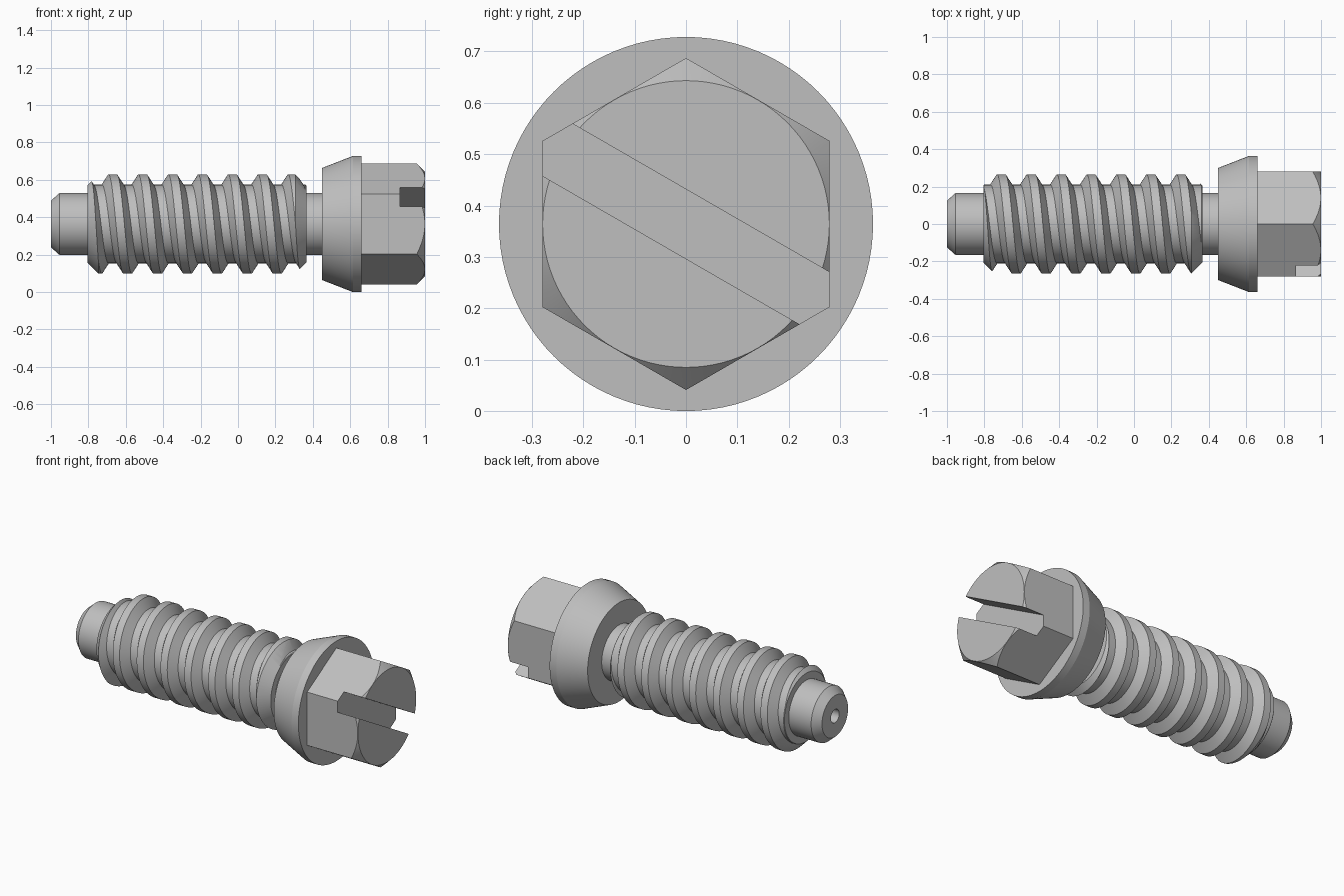
import bpy, bmesh, math
from mathutils import Matrix, Vector

if "Cube" in bpy.data.objects:
    bpy.data.objects.remove(bpy.data.objects["Cube"], do_unlink=True)

AXIS_Z = 0.364
SEGMENTS = 96

# One plain grey metal
metal = bpy.data.materials.new("grey metal")
metal.use_nodes = True
metal.diffuse_color = (0.52, 0.52, 0.52, 1)
metal.node_tree.nodes["Principled BSDF"].inputs["Base Color"].default_value = metal.diffuse_color


def make_object(name, bm):
    """Turn a bmesh built around the x axis into an object at axis height."""
    bmesh.ops.recalc_face_normals(bm, faces=bm.faces[:])
    mesh = bpy.data.meshes.new(name)
    bm.to_mesh(mesh)
    bm.free()
    mesh.materials.append(metal)
    obj = bpy.data.objects.new(name, mesh)
    obj.location.z = AXIS_Z
    bpy.context.collection.objects.link(obj)
    return obj


def lathe(name, profile, steps=SEGMENTS):
    """Revolve (x, radius) points about the x axis."""
    bm = bmesh.new()
    verts = [bm.verts.new((x, 0, r)) for x, r in profile]
    edges = [bm.edges.new(pair) for pair in zip(verts, verts[1:])]
    bmesh.ops.spin(bm, geom=verts + edges, cent=(0, 0, 0), axis=(1, 0, 0),
                   angle=math.tau, steps=steps)
    bmesh.ops.remove_doubles(bm, verts=bm.verts[:], dist=1e-5)
    return make_object(name, bm)


def activate(obj):
    bpy.ops.object.select_all(action='DESELECT')
    obj.select_set(True)
    bpy.context.view_layer.objects.active = obj


def cut(obj, cutter, operation):
    """Apply a boolean and discard the cutter."""
    mod = obj.modifiers.new("cut", 'BOOLEAN')
    mod.operation = operation
    mod.solver = 'EXACT'
    mod.object = cutter
    cutter.hide_render = True
    activate(obj)
    bpy.ops.object.modifier_apply(modifier=mod.name)
    bpy.data.objects.remove(cutter, do_unlink=True)


def helical_rod(name, start, pitch, turns, section):
    """Solid rod with a right-handed thread; section is one pitch of (x, radius)."""
    bm = bmesh.new()
    n = len(section)
    columns = []
    for j in range(SEGMENTS):
        a = math.tau * j / SEGMENTS
        columns.append([
            bm.verts.new((start + pitch * (t + j / SEGMENTS) + dx,
                          -r * math.sin(a), r * math.cos(a)))
            for t in range(turns) for dx, r in section])
    # The last column joins the first one a full pitch further along
    columns.append(columns[0][n:])
    for left, right in zip(columns, columns[1:]):
        for i in range(min(len(left), len(right)) - 1):
            bm.faces.new((left[i], left[i + 1], right[i + 1], right[i]))
    # Close both ends with fans
    rim = [e for e in bm.edges if e.is_boundary]
    middle = start + pitch * turns / 2
    ends = [bm.verts.new((start - pitch, 0, 0)),
            bm.verts.new((start + pitch * (turns + 2), 0, 0))]
    for e in rim:
        far = (e.verts[0].co.x + e.verts[1].co.x) / 2 > middle
        bm.faces.new((*e.verts, ends[int(far)]))
    return make_object(name, bm)


# Body: drilled tip, shank and tapered flange
body = lathe("shank_and_flange", [
    (-0.90, 0), (-0.90, 0.04), (-1, 0.04), (-1, 0.125), (-0.955, 0.165),
    (0.45, 0.165), (0.45, 0.30), (0.615, 0.364), (0.66, 0.364), (0.66, 0)])

# Thread, trimmed to length with chamfered ends
thread = helical_rod("thread", -1.15, 0.16, 12, [
    (-0.0225, 0.265), (0.0225, 0.265), (0.0575, 0.21), (0.1025, 0.21)])
barrel = lathe("thread_trim", [
    (-0.805, 0), (-0.805, 0.207), (-0.725, 0.287),
    (0.285, 0.287), (0.365, 0.207), (0.365, 0)])
cut(thread, barrel, 'INTERSECT')

# Hexagonal head with corners up and down
bm = bmesh.new()
bmesh.ops.create_cone(bm, cap_ends=True, segments=6, radius1=0.323, radius2=0.323, depth=0.45)
turn = Matrix.Rotation(math.pi / 2, 4, 'Y')
bmesh.ops.transform(bm, verts=bm.verts[:], matrix=turn)
corner = max(bm.verts, key=lambda v: v.co.z).co
spin = math.atan2(corner.y, corner.z)
bmesh.ops.transform(bm, verts=bm.verts[:],
                    matrix=Matrix.Translation((0.845, 0, 0)) @ Matrix.Rotation(spin, 4, 'X'))
head = make_object("hex_head", bm)

# Round chamfer on the head's outer end
chamfer = lathe("head_trim", [(0.5, 0), (0.5, 0.4), (0.879, 0.4), (1, 0.279), (1, 0)])
cut(head, chamfer, 'INTERSECT')

# Driver slot from corner to corner
bm = bmesh.new()
bmesh.ops.create_cube(bm, size=1)
bmesh.ops.scale(bm, verts=bm.verts[:], vec=(0.27, 1, 0.117))
bmesh.ops.transform(bm, verts=bm.verts[:],
                    matrix=Matrix.Rotation(-math.pi / 6, 4, 'X') @ Matrix.Translation((1, 0, 0)))
cut(head, make_object("slot_cutter", bm), 'DIFFERENCE')

# Smooth round surfaces, crisp edges
for obj in (body, thread, head):
    activate(obj)
    bpy.ops.object.shade_smooth_by_angle(angle=math.radians(15))
